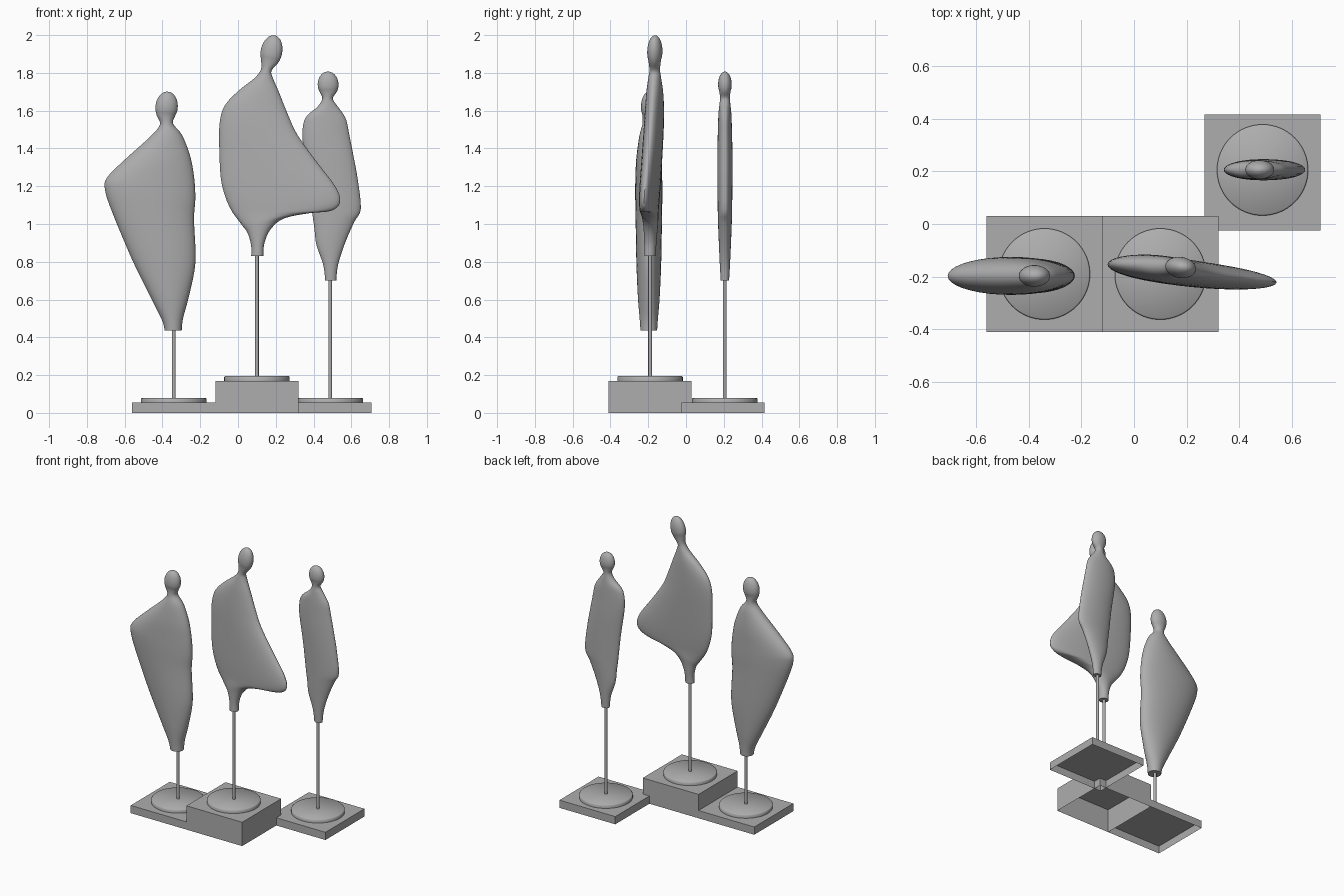
import bpy, bmesh
from math import sin, cos, pi, radians

if "Cube" in bpy.data.objects:
    bpy.data.objects.remove(bpy.data.objects["Cube"])

SIDES, STEPS = 36, 4

# Dark grey finish shared by every part
GREY = bpy.data.materials.new("dark_grey")
GREY.diffuse_color = (0.42, 0.42, 0.42, 1)
GREY.use_nodes = True
GREY.node_tree.nodes["Principled BSDF"].inputs["Base Color"].default_value = GREY.diffuse_color


def finish(bm, name, smooth=True, angle=50):
    bmesh.ops.recalc_face_normals(bm, faces=bm.faces)
    me = bpy.data.meshes.new(name)
    bm.to_mesh(me)
    bm.free()
    me.materials.append(GREY)
    ob = bpy.data.objects.new(name, me)
    bpy.context.collection.objects.link(ob)
    if smooth:
        bpy.ops.object.select_all(action='DESELECT')
        ob.select_set(True)
        bpy.context.view_layer.objects.active = ob
        bpy.ops.object.shade_smooth_by_angle(angle=radians(angle))
    return ob


def plinth(name, x, y, h):
    # Square block, open underneath
    bm = bmesh.new()
    bmesh.ops.create_cube(bm, size=1)
    for v in bm.verts:
        v.co = (x + v.co.x * 0.44, y + v.co.y * 0.44, (v.co.z + 0.5) * h)
    bottom = [f for f in bm.faces if f.calc_center_median().z < 1e-4]
    bmesh.ops.delete(bm, geom=bottom, context='FACES_ONLY')
    me = finish(bm, name, smooth=False).data
    if sum(p.normal.z for p in me.polygons) < 0:
        me.flip_normals()


def skin(bm, rings):
    # Join rings with quads and cap both ends
    for a, b in zip(rings, rings[1:]):
        n = len(a)
        for i in range(n):
            bm.faces.new((a[i], a[(i + 1) % n], b[(i + 1) % n], b[i]))
    bm.faces.new(rings[0])
    bm.faces.new(rings[-1])


def lathe(name, x, y, profile, sides):
    # Capped stack of circles: profile is (radius, z)
    bm = bmesh.new()
    skin(bm, [[bm.verts.new((x + r * cos(2 * pi * i / sides), y + r * sin(2 * pi * i / sides), z))
               for i in range(sides)] for r, z in profile])
    finish(bm, name)


def head_rows(cx, cz, half_w, half_h, depth, tilt):
    # Egg-shaped rings along a tilted axis
    rows = []
    for deg in (-36, -12, 12, 35, 55, 72, 84):
        t = radians(deg)
        px, pz = cx + sin(tilt) * half_h * sin(t), cz + cos(tilt) * half_h * sin(t)
        wx, wz = cos(tilt) * half_w * cos(t), -sin(tilt) * half_w * cos(t)
        rows.append((px - wx, pz - wz, px + wx, pz + wz, depth * cos(t)))
    return rows


def catmull(p0, p1, p2, p3, t):
    return [0.5 * (2 * b + (c - a) * t + (2 * a - 5 * b + 4 * c - d) * t * t
                   + (3 * b - a - 3 * c + d) * t ** 3) for a, b, c, d in zip(p0, p1, p2, p3)]


def figure(name, rows, head, y_of):
    # Flattened body: rows are left x, left z, right x, right z, half depth
    rows = rows + head_rows(*head)
    pts = [rows[0]] + rows + [rows[-1]]
    fine = [catmull(*pts[i:i + 4], s / STEPS) for i in range(len(pts) - 3) for s in range(STEPS)]
    fine.append(rows[-1])
    bm = bmesh.new()
    rings = []
    for xl, zl, xr, zr, d in fine:
        ring = []
        for i in range(SIDES):
            a = 2 * pi * i / SIDES
            u = 0.5 + 0.5 * cos(a)
            x, z = xl + (xr - xl) * u, zl + (zr - zl) * u
            ring.append(bm.verts.new((x, y_of(x, z) + d * sin(a), z)))
        rings.append(ring)
    skin(bm, rings)
    finish(bm, name)


# Plinths, discs and rods
for side, bx, by, h, px, py, top in (("left", -0.34, -0.19, 0.055, -0.34, -0.19, 0.46),
                                     ("middle", 0.10, -0.19, 0.17, 0.10, -0.19, 0.85),
                                     ("right", 0.488, 0.195, 0.055, 0.488, 0.205, 0.72)):
    plinth(side + "_plinth", bx, by, h)
    lathe(side + "_disc", px, py, [(0.173, h), (0.173, h + 0.02), (0.168, h + 0.025)], 64)
    lathe(side + "_rod", px, py, [(0.01, h + 0.02), (0.01, top)], 20)

# Left figure
figure("left_figure", [
    (-.388, .435, -.298, .435, .044), (-.402, .49, -.291, .50, .048),
    (-.464, .615, -.259, .62, .058), (-.560, .81, -.225, .80, .066),
    (-.667, 1.065, -.233, 1.02, .070), (-.704, 1.18, -.226, 1.13, .072),
    (-.694, 1.245, -.231, 1.235, .071), (-.60, 1.34, -.252, 1.356, .066),
    (-.467, 1.46, -.296, 1.47, .050), (-.414, 1.525, -.343, 1.53, .034)],
    (-.378, 1.619, .059, .082, .041, 0.1),
    lambda x, z: -.197)

# Middle figure with the wide swept wing
figure("middle_figure", [
    (.070, .83, .135, .83, .030), (.069, .89, .140, .90, .032),
    (.050, .954, .175, .975, .036), (.024, .99, .245, 1.03, .040),
    (-.008, 1.033, .377, 1.057, .042), (-.034, 1.07, .493, 1.07, .044),
    (-.066, 1.14, .540, 1.115, .047), (-.090, 1.235, .518, 1.195, .049),
    (-.098, 1.367, .420, 1.325, .050), (-.098, 1.526, .314, 1.473, .050),
    (-.070, 1.627, .260, 1.59, .048), (.008, 1.71, .218, 1.695, .043),
    (.087, 1.772, .186, 1.77, .034), (.122, 1.82, .177, 1.81, .028)],
    (.177, 1.912, .057, .088, .040, 0.2),
    lambda x, z: -.175 - .09 * (x - .1) + .03 * (z - 1.35))

# Right figure
figure("right_figure", [
    (.462, .70, .52, .70, .022), (.451, .785, .53, .785, .027),
    (.415, .89, .567, .90, .032), (.404, .98, .615, 1.01, .036),
    (.393, 1.06, .650, 1.08, .038), (.373, 1.235, .634, 1.235, .040),
    (.350, 1.38, .610, 1.367, .040), (.341, 1.46, .589, 1.473, .038),
    (.346, 1.53, .573, 1.55, .036), (.367, 1.575, .548, 1.595, .034),
    (.42, 1.62, .522, 1.63, .030), (.446, 1.663, .502, 1.665, .026)],
    (.477, 1.738, .055, .069, .036, -0.03),
    lambda x, z: .206)
